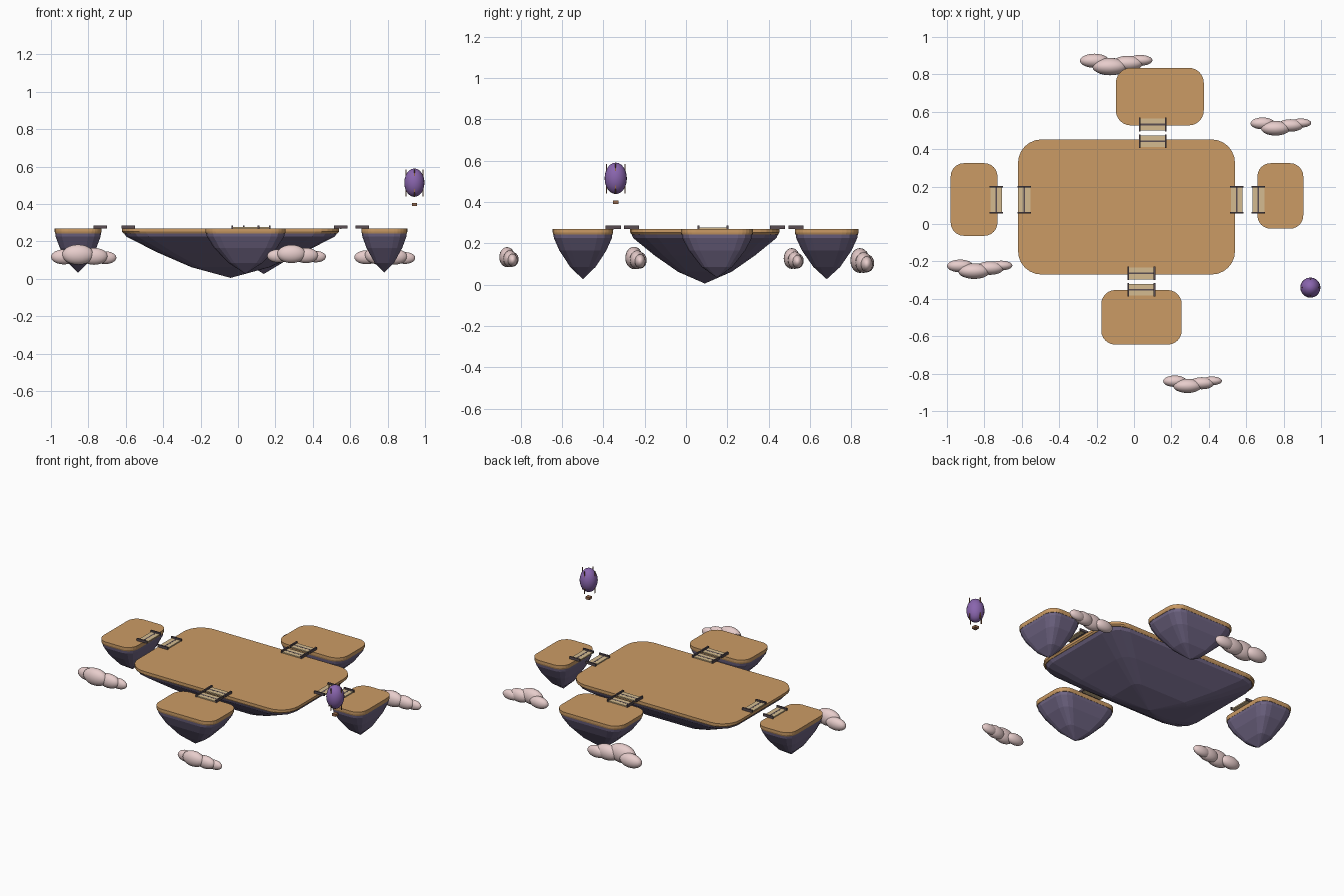
import bpy, bmesh
from math import cos, sin, pi

if "Cube" in bpy.data.objects:
    bpy.data.objects.remove(bpy.data.objects["Cube"])


def material(name, rgb):
    m = bpy.data.materials.new(name)
    m.diffuse_color = (*rgb, 1)
    m.use_nodes = True
    m.node_tree.nodes["Principled BSDF"].inputs["Base Color"].default_value = m.diffuse_color
    return m


TAN = material("ground tan", (0.60, 0.33, 0.13))
ROCK = material("rock purple", (0.16, 0.13, 0.23))
PLANK = material("plank", (0.66, 0.50, 0.28))
WOOD = material("dark wood", (0.10, 0.075, 0.085))
CLOUD = material("cloud pink", (0.80, 0.61, 0.60))
BALLOON = material("balloon purple", (0.25, 0.13, 0.42))
BASKET = material("basket brown", (0.30, 0.14, 0.07))


def finish(bm, name, mat, smooth=False):
    bmesh.ops.recalc_face_normals(bm, faces=bm.faces)
    me = bpy.data.meshes.new(name)
    bm.to_mesh(me)
    bm.free()
    me.materials.append(mat)
    for p in me.polygons:
        p.use_smooth = smooth
    ob = bpy.data.objects.new(name, me)
    bpy.context.collection.objects.link(ob)
    return ob


def box(name, centre, size, mat):
    bm = bmesh.new()
    bmesh.ops.create_cube(bm, size=1)
    bmesh.ops.scale(bm, vec=size, verts=bm.verts)
    bmesh.ops.translate(bm, vec=centre, verts=bm.verts)
    return finish(bm, name, mat)


def ellipsoid(name, centre, radii, mat):
    bm = bmesh.new()
    bmesh.ops.create_uvsphere(bm, u_segments=20, v_segments=12, radius=1)
    bmesh.ops.scale(bm, vec=radii, verts=bm.verts)
    bmesh.ops.translate(bm, vec=centre, verts=bm.verts)
    return finish(bm, name, mat, True)


def outline(hx, hy, r, segs):
    pts = []
    for k, (sx, sy) in enumerate([(1, 1), (-1, 1), (-1, -1), (1, -1)]):
        for i in range(segs + 1):
            a = (k + i / segs) * pi / 2
            pts.append((sx * (hx - r) + r * cos(a), sy * (hy - r) + r * sin(a)))
    return pts


def loft(name, centre, pts, rings, mat, tip=None):
    """Stack scaled copies of an outline; rings are (z, scale)."""
    bm = bmesh.new()
    cx, cy = centre
    loops = [[bm.verts.new((cx + x * s, cy + y * s, z)) for x, y in pts] for z, s in rings]
    n = len(pts)
    for a, b in zip(loops, loops[1:]):
        for i in range(n):
            bm.faces.new((a[i], a[(i + 1) % n], b[(i + 1) % n], b[i]))
    bm.faces.new(loops[0])
    if tip is None:
        bm.faces.new(loops[-1])
    else:
        t = bm.verts.new((cx, cy, tip))
        for i in range(n):
            bm.faces.new((loops[-1][i], loops[-1][(i + 1) % n], t))
    return finish(bm, name, mat)


# Islands: flat ground slab over a tapering faceted rock
SMALL = [(0.246, 0.98), (0.225, 0.96), (0.165, 0.78), (0.085, 0.42)]
MAIN = [(0.246, 0.985), (0.225, 0.96), (0.14, 0.67), (0.062, 0.36)]
islands = [
    ("main", -0.62, 0.54, -0.27, 0.452, 0.125, MAIN, 0.005),
    ("west", -0.98, -0.73, -0.063, 0.325, 0.07, SMALL, 0.033),
    ("east", 0.66, 0.905, -0.025, 0.325, 0.07, SMALL, 0.033),
    ("north", -0.097, 0.373, 0.527, 0.835, 0.08, SMALL, 0.026),
    ("south", -0.175, 0.255, -0.645, -0.353, 0.075, SMALL, 0.026),
]
for name, x0, x1, y0, y1, r, rings, tip in islands:
    c = ((x0 + x1) / 2, (y0 + y1) / 2)
    hx, hy = (x1 - x0) / 2, (y1 - y0) / 2
    loft(name + "_ground", c, outline(hx, hy, r, 6),
         [(0.243, 0.985), (0.252, 1), (0.269, 1)], TAN)
    loft(name + "_rock", c, outline(hx, hy, r, 3), rings, ROCK, tip)


# Bridge ends: planks, two side rails and a middle bar
def bridge_end(name, cx, cy, along_x):
    def part(label, u, v, z, lu, lv, lz, mat):
        p, s = ((u, v), (lu, lv)) if along_x else ((v, u), (lv, lu))
        box(f"{name}_{label}", (cx + p[0], cy + p[1], z), (*s, lz), mat)
    for i, u in enumerate((-0.018, 0.018)):
        part(f"plank_{i}", u, 0, 0.272, 0.027, 0.14, 0.008, PLANK)
    part("middle_bar", 0, 0, 0.272, 0.009, 0.14, 0.009, WOOD)
    for i, v in enumerate((-0.07, 0.07)):
        part(f"rail_{i}", 0, v, 0.278, 0.073, 0.009, 0.016, WOOD)


for i, x in enumerate((-0.736, -0.586, 0.549, 0.665)):
    bridge_end(f"side_bridge_{i}", x, 0.13, True)
for i, (x, y) in enumerate([(0.04, -0.352), (0.04, -0.264), (0.1, 0.443), (0.1, 0.532)]):
    bridge_end(f"bridge_{i}", x, y, False)

# Clouds: four overlapping puffs each
PUFFS = [(-0.03, -0.012, 0.012, 0.085, 0.042, 0.054),
         (-0.105, 0.016, 0, 0.070, 0.034, 0.040),
         (0.055, 0.004, 0.003, 0.075, 0.036, 0.045),
         (0.115, 0.018, -0.004, 0.060, 0.026, 0.034)]
clouds = [("west", -0.825, -0.24, 0.117, 1.0), ("south", 0.313, -0.855, 0.122, 0.9),
          ("east", 0.785, 0.523, 0.115, 0.93), ("north", -0.095, 0.855, 0.103, 1.11)]
for name, x, y, z, s in clouds:
    for i, (dx, dy, dz, rx, ry, rz) in enumerate(PUFFS):
        ellipsoid(f"{name}_cloud_puff_{i}", (x + dx * s, y + dy * s, z + dz * s),
                  (rx * s, ry * s, rz * s), CLOUD)

# Hot air balloon with four ropes and a basket
bx, by = 0.943, -0.34
ellipsoid("balloon_envelope", (bx, by, 0.514), (0.054, 0.054, 0.076), BALLOON)
box("balloon_basket", (bx, by, 0.398), (0.028, 0.028, 0.016), BASKET)
for i in range(4):
    box(f"balloon_rope_{i}", (bx + 0.045 * cos(i * pi / 2), by + 0.045 * sin(i * pi / 2), 0.512),
        (0.005, 0.005, 0.145), BASKET)
